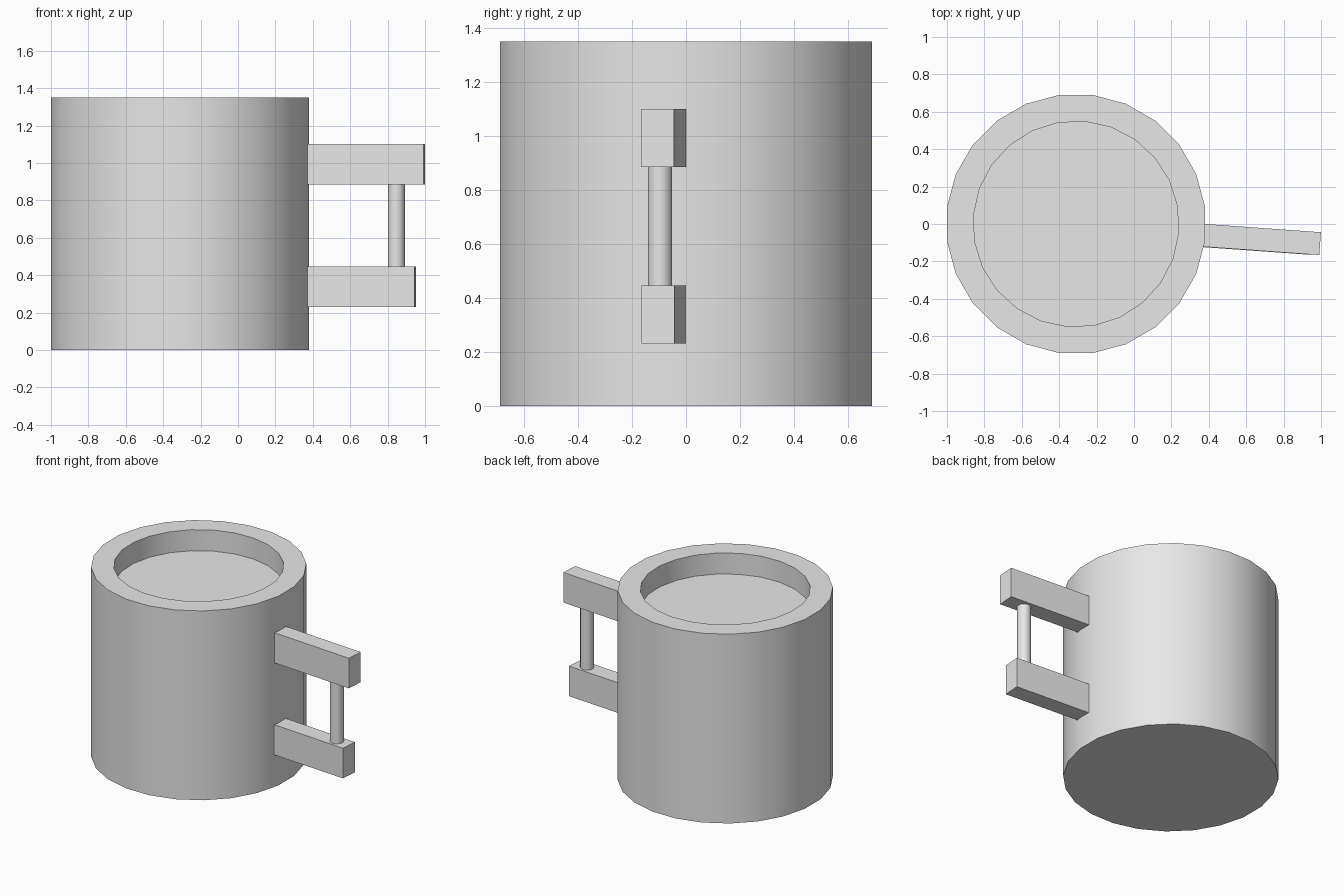
import bpy, bmesh
from math import radians, cos, sin, pi
from mathutils import Vector

cube = bpy.data.objects.get("Cube")
if cube:
    bpy.data.objects.remove(cube, do_unlink=True)

# Single plain grey
grey = bpy.data.materials.new("plain grey")
grey.use_nodes = True
colour = (0.8, 0.8, 0.8, 1)
grey.diffuse_color = colour
grey.node_tree.nodes["Principled BSDF"].inputs["Base Color"].default_value = colour

SIDES = 24
CENTRE = Vector((-0.31, 0, 0))
HEIGHT = 1.35
TILT = radians(-4.1)


def finish(obj, name):
    obj.name = name
    obj.data.name = name
    obj.data.materials.append(grey)
    return obj


def smooth(obj):
    bpy.ops.object.select_all(action="DESELECT")
    obj.select_set(True)
    bpy.context.view_layer.objects.active = obj
    bpy.ops.object.shade_smooth_by_angle(angle=radians(30))


# Cup: outer wall, flat rim, inner wall and shallow inner floor
def make_cup():
    bm = bmesh.new()
    outer, inner = 0.69 / cos(pi / SIDES), 0.55
    sections = [(outer, 0, 7.5), (outer, HEIGHT, 7.5),
                (inner, HEIGHT, 10), (inner, 1.2, 10)]
    rings = []
    for radius, z, turn in sections:
        angles = [radians(turn) + 2 * pi * i / SIDES for i in range(SIDES)]
        rings.append([bm.verts.new(CENTRE + Vector((radius * cos(a), radius * sin(a), z)))
                      for a in angles])
    for low, high in zip(rings, rings[1:]):
        for i in range(SIDES):
            j = (i + 1) % SIDES
            bm.faces.new((low[i], low[j], high[j], high[i]))
    bm.faces.new(rings[0][::-1])
    bm.faces.new(rings[-1])
    mesh = bpy.data.meshes.new("cup_body")
    bm.to_mesh(mesh)
    bm.free()
    obj = bpy.data.objects.new("cup_body", mesh)
    bpy.context.collection.objects.link(obj)
    smooth(finish(obj, "cup_body"))


# Handle arm: slightly turned bar whose root is buried in the cup wall
def make_arm(name, end_x, end_y, bottom, top, length):
    bpy.ops.mesh.primitive_cube_add(size=1)
    obj = finish(bpy.context.object, name)
    obj.scale = (length, 0.122, top - bottom)
    obj.rotation_euler.z = TILT
    obj.location = (end_x - cos(TILT) * length / 2,
                    end_y - sin(TILT) * length / 2, (bottom + top) / 2)


make_cup()
make_arm("upper_handle_arm", 0.995, -0.105, 0.885, 1.10, 0.72)
make_arm("lower_handle_arm", 0.948, -0.104, 0.23, 0.445, 0.67)

# Upright grip joining the two arms
bpy.ops.mesh.primitive_cylinder_add(vertices=SIDES, radius=0.045, depth=0.48,
                                    location=(0.847, -0.096, 0.665))
smooth(finish(bpy.context.object, "handle_grip"))
